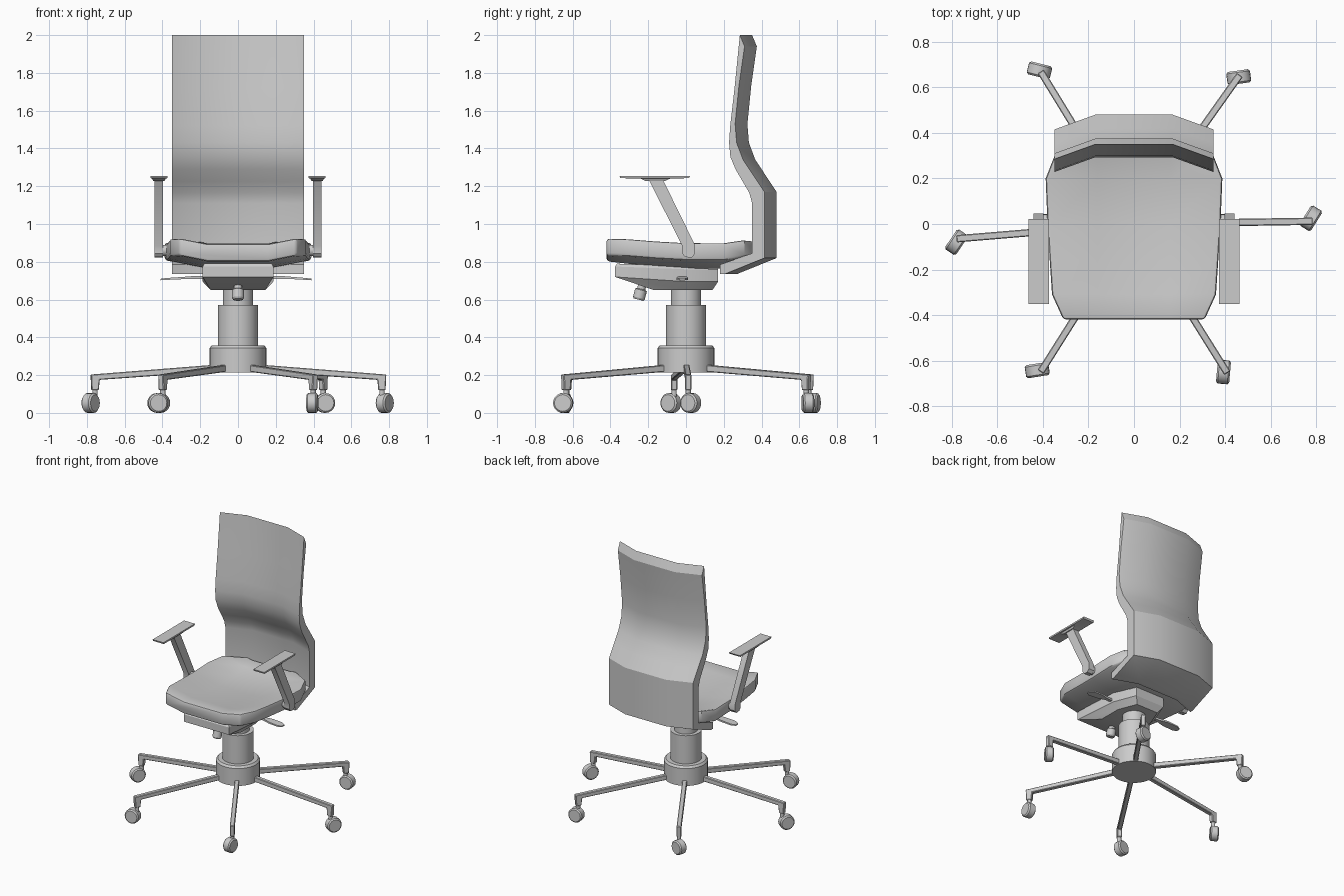
import bpy, bmesh, math
from mathutils import Vector, Matrix

if "Cube" in bpy.data.objects:
    bpy.data.objects.remove(bpy.data.objects["Cube"])


def finish(name, bm, smooth=28, bevel=0, segs=2, limit=40):
    """Optionally bevel the sharp edges, then make a shaded object."""
    bmesh.ops.recalc_face_normals(bm, faces=bm.faces)
    if bevel:
        edges = [e for e in bm.edges if e.calc_face_angle(0) > math.radians(limit)]
        bmesh.ops.bevel(bm, geom=edges, offset=bevel, segments=segs,
                        profile=0.5, affect='EDGES', clamp_overlap=True)
    me = bpy.data.meshes.new(name)
    bm.to_mesh(me)
    bm.free()
    ob = bpy.data.objects.new(name, me)
    bpy.context.collection.objects.link(ob)
    bpy.ops.object.select_all(action='DESELECT')
    ob.select_set(True)
    bpy.context.view_layer.objects.active = ob
    bpy.ops.object.shade_smooth_by_angle(angle=math.radians(smooth))
    return ob


def loft(name, rings, **kw):
    """Skin a list of equal-length closed rings and cap both ends."""
    bm = bmesh.new()
    vs = [[bm.verts.new(p) for p in r] for r in rings]
    n = len(rings[0])
    for a, b in zip(vs, vs[1:]):
        for i in range(n):
            j = (i + 1) % n
            bm.faces.new((a[i], a[j], b[j], b[i]))
    bm.faces.new(vs[0])
    bm.faces.new(vs[-1])
    return finish(name, bm, **kw)


def turned(name, profile, start, axis, n=24, **kw):
    """Round part: (radius, distance along axis) profile."""
    rot = Vector(axis).to_track_quat('Z', 'Y').to_matrix()
    rings = [[Vector(start) + rot @ Vector((r * math.cos(t), r * math.sin(t), h))
              for t in [2 * math.pi * k / n for k in range(n)]] for r, h in profile]
    return loft(name, rings, **kw)


# Backrest: side profile (y, z) carried across four stations, middle set back
back = [(.285, 2.0), (.257, 1.72), (.234, 1.52), (.228, 1.43), (.235, 1.355),
        (.262, 1.29), (.30, 1.225), (.335, 1.165), (.35, 1.11), (.35, .845),
        (.18, .785), (.18, .735), (.205, .735), (.415, .82), (.415, 1.17),
        (.355, 1.26), (.302, 1.34), (.268, 1.43), (.26, 1.53), (.28, 1.73), (.31, 1.94)]
loft("backrest", [[(x, y + dy, z) for y, z in back]
                  for x, dy in ((-.35, 0), (-.17, .065), (.17, .065), (.35, 0))])

# Seat cushion: rows of (y, half width, centre height), sides lifted
rows = [(-.42, .31, .895), (-.31, .36, .882), (-.16, .37, .868), (0, .38, .857),
        (.20, .388, .855), (.31, .345, .88), (.40, .20, .90)]
seat = []
for y, w, z in rows:
    lift = (w - .16) * .2
    cols = [(-w, lift), (-.16, 0), (.16, 0), (w, lift)]
    seat.append([(x, y, z + l) for x, l in cols] +
                [(x, y, z + l - .092) for x, l in reversed(cols)])
loft("seat", seat, bevel=.014, smooth=35, limit=50)


# Tilt mechanism housing under the seat
def housing_ring(w, y0, y1, y2, w2, z0, z1):
    return [(-w, y0, z0), (w, y0, z0), (w, y1, z1), (w2, y2, z1),
            (-w2, y2, z1), (-w, y1, z1)]


loft("tilt_mechanism", [housing_ring(.178, -.365, 0, .16, .11, .79, .775),
                        housing_ring(.187, -.375, 0, .17, .12, .775, .76),
                        housing_ring(.187, -.375, 0, .17, .12, .72, .695),
                        housing_ring(.145, -.17, 0, .14, .09, .65, .65)])

# Tension knob
turned("tension_knob", [(.022, 0), (.022, .02), (.032, .025), (.032, .068), (.026, .078)],
       (0, -.232, .675), (0, -.25, -.97), n=16)

# Adjustment levers: thin stem and flat paddle
for side, tip in ((-1, .41), (1, .39)):
    name = "left" if side < 0 else "right"
    loft(name + "_lever",
         [[(side * x, -.02 + a * w, z + b * t) for a, b in ((-1, -1), (1, -1), (1, 1), (-1, 1))]
          for x, w, t, z in ((.15, .009, .008, .718), (.23, .012, .008, .717),
                             (.29, .028, .006, .714), (tip - .03, .03, .005, .709),
                             (tip, .014, .004, .706))])

# Gas column and hub
turned("column_upper", [(.08, 0), (.08, .14)], (0, 0, .53), (0, 0, 1), n=32)
turned("column_lower", [(.107, 0), (.107, .24)], (0, 0, .33), (0, 0, 1), n=32)
turned("base_hub", [(.15, 0), (.15, .13), (.138, .145)], (0, 0, .213), (0, 0, 1), n=32)

# Six legs: tip x, tip y, caster centre x, y, caster rolling direction in degrees
legs = [(.785, .012, .777, .025, 58), (.465, .655, .46, .645, 8),
        (-.41, .67, -.415, .675, -14), (-.78, -.065, -.78, -.08, 56),
        (-.41, -.65, -.425, -.642, 9), (.41, -.655, .393, -.65, 85)]
for i, (tx, ty, cx, cy, roll) in enumerate(legs, 1):
    r = math.hypot(tx, ty)
    out = Vector((tx, ty, 0)) / r
    across = Vector((-out.y, out.x, 0))
    # Leg bar with down-turned end
    prof = [(.06, .26), (r, .203), (r - .004, .12), (r - .042, .12),
            (r - .047, .175), (.06, .223)]
    loft(f"leg_{i}", [[out * d + across * s + Vector((0, 0, z)) for d, z in prof]
                      for s in (-.016, .016)], bevel=.004, segs=1)
    # Caster stem and wheel
    stem = out * (r - .023)
    turned(f"caster_stem_{i}", [(.014, 0), (.014, .07)], (stem.x, stem.y, .06), (0, 0, 1), n=12)
    a = math.radians(roll)
    axle = Vector((math.sin(a), -math.cos(a), 0))
    turned(f"caster_wheel_{i}", [(.044, -.029), (.0525, -.021), (.0525, .021), (.044, .029)],
           (cx, cy, .0525), axle, n=20)

# Armrests: slanted strut, pivot boss and pad
strut = [(-.20, 1.24), (-.02, .885), (-.02, .845), (-.005, .825), (.03, .822),
         (.047, .842), (.047, .89), (-.125, 1.24)]
for side in (-1, 1):
    name = "left" if side < 0 else "right"
    loft(name + "_arm_strut", [[(side * x, y, z) for y, z in strut] for x in (.397, .441)])
    turned(name + "_arm_pivot", [(.03, 0), (.03, .06)], (side * .35, .013, .86), (side, 0, 0), n=16)
    loft(name + "_arm_pad",
         [[(side * .419 + sx * w, y, z) for sx, y in ((-1, y0), (1, y0), (1, y1), (-1, y1))]
          for w, y0, y1, z in ((.03, -.215, -.11, 1.228), (.036, -.24, -.085, 1.24),
                               (.045, -.348, .015, 1.243), (.045, -.352, .022, 1.255))])
